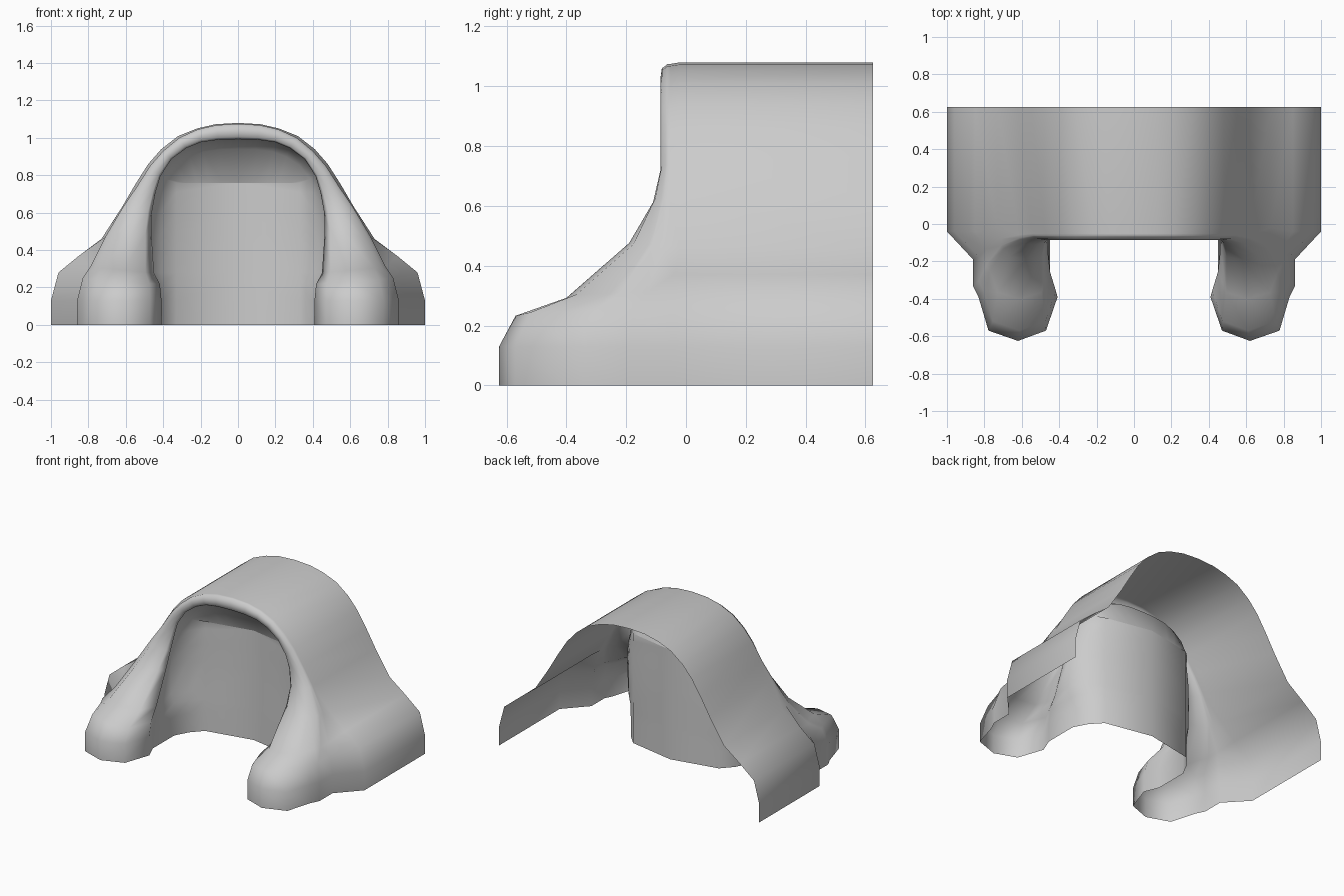
import bpy

if "Cube" in bpy.data.objects:
    bpy.data.objects.remove(bpy.data.objects["Cube"])

# Rows up the arch: shell x, z | front outer x, z | inner rim x, z | front y
ROWS = [
    (1.00, 0.00, 0.86, 0.00, 0.45, 0.00, -0.625),
    (1.00, 0.13, 0.86, 0.13, 0.45, 0.13, -0.625),
    (0.96, 0.28, 0.83, 0.25, 0.455, 0.22, -0.57),
    (0.85, 0.37, 0.79, 0.31, 0.48, 0.28, -0.40),
    (0.73, 0.46, 0.71, 0.47, 0.485, 0.48, -0.19),
    (0.62, 0.63, 0.615, 0.63, 0.475, 0.60, -0.11),
    (0.55, 0.75, 0.54, 0.74, 0.45, 0.71, -0.085),
    (0.48, 0.86, 0.47, 0.85, 0.42, 0.80, -0.085),
    (0.41, 0.94, 0.40, 0.93, 0.36, 0.89, -0.085),
    (0.32, 1.01, 0.315, 1.00, 0.28, 0.95, -0.085),
    (0.22, 1.05, 0.217, 1.045, 0.20, 0.983, -0.085),
    (0.12, 1.073, 0.118, 1.068, 0.105, 0.997, -0.085),
    (0.00, 1.08, 0.00, 1.075, 0.00, 1.00, -0.085),
]
# Section across the arch band: (outer-to-inner fraction, forward fraction)
SECTION = [(0, .256), (0, .5), (.07, .6), (.2, .906), (.585, 1),
           (.95, .906), (1.1, .6), (1, .43), (1, .03)]
EDGE_Y = -0.04     # front end of the straight shell
WALL_MID_Y = 0.175  # rear wall of the recess at the centre line
WALL_TOP = 0.76    # height where the rear wall fans out to the rim
FIRST_FAN_ROW = 7


def make_half(name, grid, skip):
    """Skin a grid of points and mirror it across x = 0."""
    n = len(grid[0])
    verts = [p for row in grid for p in row]
    faces = []
    for j in range(len(grid) - 1):
        for k in range(n - 1):
            if not skip(j, k):
                a, b = j * n + k, (j + 1) * n + k
                faces.append((a, b, b + 1, a + 1))
    mesh = bpy.data.meshes.new(name)
    mesh.from_pydata(verts, [], faces)
    mesh.polygons.foreach_set("use_smooth", [True] * len(faces))
    mesh.update()
    obj = bpy.data.objects.new(name, mesh)
    bpy.context.collection.objects.link(obj)
    mirror = obj.modifiers.new("mirror", 'MIRROR')
    mirror.use_clip = True
    mirror.merge_threshold = 0.001
    return obj


def wall_y(x):
    """Rear wall depth: shallow V in plan."""
    return WALL_MID_Y - 0.065 * x / 0.33


grid = []
for j, (sx, sz, ox, oz, ix, iz, fy) in enumerate(ROWS):
    # Tunnel shell, then the rounded rim and foot
    edge = EDGE_Y if j < 4 else -0.02
    row = [(sx, 0.625, sz), (sx, edge, sz)]
    for s, d in SECTION:
        row.append((ox + (ix - ox) * s, EDGE_Y + (fy - EDGE_Y) * d,
                    oz + (iz - oz) * s))
    # Recess: shoulder, rear corner, centre line
    if j >= FIRST_FAN_ROW:
        t = (iz - 0.7) / 0.3
        wx = ix * 0.33 / 0.42
        row += [(ix * 0.92, 0.04 + 0.04 * t, iz - 0.06 * t),
                (wx, wall_y(wx), WALL_TOP), (0, WALL_MID_Y, WALL_TOP)]
    else:
        row += [((ix + 0.33) / 2 + 0.01, 0.035, iz),
                (0.33, wall_y(0.33), iz), (0, WALL_MID_Y, iz)]
    grid.append(row)

# The fan rows meet along one line, so the strip beyond it is filled once
last = len(grid[0]) - 2
make_half("tunnel_entrance", grid,
          lambda j, k: k == last and j >= FIRST_FAN_ROW)
